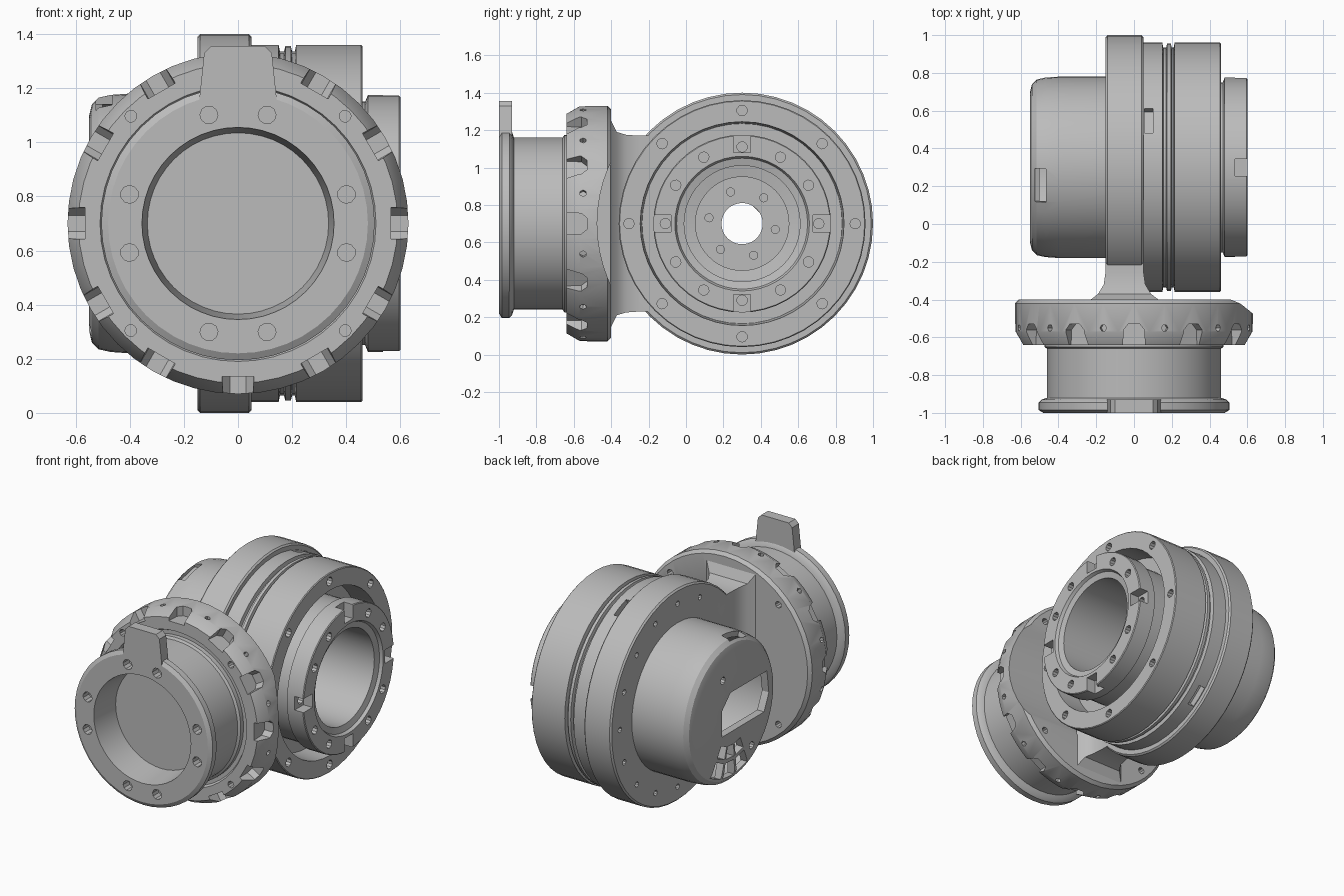
import bpy, bmesh
from math import radians, cos, sin, tau
from mathutils import Matrix

cube = bpy.data.objects.get("Cube")
if cube:
    bpy.data.objects.remove(cube, do_unlink=True)

grey = bpy.data.materials.new("machined_grey")
grey.use_nodes = True
grey.diffuse_color = (0.5, 0.5, 0.5, 1)
grey.node_tree.nodes["Principled BSDF"].inputs["Base Color"].default_value = (0.5, 0.5, 0.5, 1)

# Local z runs along each turning axis: side joint along +x, front coupling along -y
SIDE = Matrix.Translation((0, 0.3, 0.7)) @ Matrix.Rotation(radians(90), 4, 'Y')
FRONT = Matrix.Translation((0, 0, 0.7)) @ Matrix.Rotation(radians(90), 4, 'X')
# Sends prism x to tangent, y to the turning axis, z outwards
RADIAL = Matrix(((0, 0, 1, 0), (1, 0, 0, 0), (0, 1, 0, 0), (0, 0, 0, 1)))


def turn(deg):
    return Matrix.Rotation(radians(deg), 4, 'Z')


def finish(name, bm):
    bmesh.ops.recalc_face_normals(bm, faces=bm.faces)
    mesh = bpy.data.meshes.new(name)
    bm.to_mesh(mesh)
    bm.free()
    mesh.materials.append(grey)
    obj = bpy.data.objects.new(name, mesh)
    bpy.context.collection.objects.link(obj)
    return obj


def lathe(name, profile, frame, segments=48):
    """Closed (radius, height) outline spun round the local z axis."""
    bm = bmesh.new()
    rings = []
    for i in range(segments):
        a = tau * i / segments
        rings.append([bm.verts.new(frame @ Matrix.Rotation(a, 4, 'Z') @ Matrix.Translation((r, 0, h)).to_translation())
                      for r, h in profile])
    n = len(profile)
    for i in range(segments):
        p, q = rings[i], rings[(i + 1) % segments]
        for j in range(n):
            k = (j + 1) % n
            if profile[j][0] or profile[k][0]:
                bm.faces.new((p[j], q[j], q[k], p[k]))
    bmesh.ops.remove_doubles(bm, verts=bm.verts, dist=0.0001)
    return finish(name, bm)


def prism(bm, outline, low, high, frame):
    a = [bm.verts.new(frame @ Matrix.Translation((x, y, low)).to_translation()) for x, y in outline]
    b = [bm.verts.new(frame @ Matrix.Translation((x, y, high)).to_translation()) for x, y in outline]
    bm.faces.new(a[::-1])
    bm.faces.new(b)
    for i in range(len(a)):
        k = (i + 1) % len(a)
        bm.faces.new((a[i], a[k], b[k], b[i]))


def circle(r, n=10, x=0, y=0):
    return [(x + r * cos(tau * i / n), y + r * sin(tau * i / n)) for i in range(n)]


def rect(x0, x1, y0, y1):
    return [(x0, y0), (x1, y0), (x1, y1), (x0, y1)]


def sector(r0, r1, a0, a1):
    return [(r * cos(radians(a)), r * sin(radians(a)))
            for r, a in ((r0, a0), (r1, a0), (r1, a1), (r0, a1))]


def cut(obj, bm):
    cutter = finish("cutter", bm)
    cutter.hide_render = True
    mod = obj.modifiers.new("cut", 'BOOLEAN')
    mod.operation, mod.object, mod.solver, mod.use_self = 'DIFFERENCE', cutter, 'EXACT', True
    bpy.context.view_layer.objects.active = obj
    bpy.ops.object.modifier_apply(modifier=mod.name)
    bpy.data.objects.remove(cutter, do_unlink=True)


def holes(bm, frame, angles, radius, size, low, high):
    for a in angles:
        prism(bm, circle(size, x=radius), low, high, frame @ turn(a))


# Front barrel with lip, shallow bore and bolt circle
barrel = lathe("front_barrel", [
    (0, 0.6), (0.475, 0.6), (0.475, 0.65), (0.46, 0.66), (0.46, 0.92), (0.49, 0.93), (0.505, 0.945),
    (0.505, 0.985), (0.48, 1.0), (0.355, 1.0), (0.335, 0.8), (0, 0.8)], FRONT)
bm = bmesh.new()
holes(bm, FRONT, [q + s for q in range(0, 360, 90) for s in (-15, 15)], 0.415, 0.033, 0.94, 1.1)
cut(barrel, bm)

# Locating tab on top of the lip
bm = bmesh.new()
prism(bm, [(-0.145, 0.44), (0.145, 0.44), (0.125, 0.63), (0.1, 0.655), (-0.1, 0.655), (-0.125, 0.63)],
      0.93, 1.0, FRONT)
tab = finish("locating_tab", bm)

# Notched clamp ring behind the barrel
ring = lathe("clamp_ring", [
    (0, 0.4), (0.61, 0.4), (0.63, 0.42), (0.63, 0.57), (0.59, 0.64), (0.51, 0.64), (0.5, 0.62), (0, 0.62)], FRONT)
bm = bmesh.new()
notch = [(-0.06, 0.68), (-0.055, 0.56), (-0.03, 0.53), (0.03, 0.53), (0.055, 0.56), (0.06, 0.68)]
for a in range(0, 360, 30):
    prism(bm, notch, 0.565, 0.7, FRONT @ turn(a) @ RADIAL)
    prism(bm, circle(0.018, 6, y=0.55), 0.6, 0.7, FRONT @ turn(a + 15) @ RADIAL)
holes(bm, FRONT, range(45, 360, 90), 0.56, 0.022, 0.58, 0.7)
holes(bm, FRONT, range(45, 360, 90), 0.56, 0.022, 0.3, 0.45)
cut(ring, bm)
# Clearance scoop for the round housing
bm = bmesh.new()
prism(bm, circle(0.775, 64), 0.1, 1.0, SIDE)
cut(ring, bm)

# Flared neck joining the ring to the disc
bm = bmesh.new()
loops = []
for y, hx, hz in ((0.0, 0.1, 0.47), (-0.25, 0.1, 0.47), (-0.32, 0.11, 0.475),
                  (-0.37, 0.14, 0.49), (-0.405, 0.185, 0.56)):
    loops.append([bm.verts.new((-0.05 + sx * hx, y, 0.7 + sz * hz))
                  for sx, sz in ((-1, -1), (1, -1), (1, 1), (-1, 1))])
for p, q in zip(loops, loops[1:]):
    for i in range(4):
        k = (i + 1) % 4
        bm.faces.new((p[i], p[k], q[k], q[i]))
bm.faces.new(loops[0])
bm.faces.new(loops[-1])
# Open the neck where the central bore passes
neck = finish("neck", bm)
bm = bmesh.new()
prism(bm, circle(0.5, 48), -0.5, 0.5, SIDE)
cut(neck, bm)

# Mounting disc with bored floor
disc = lathe("mounting_disc", [
    (0.11, -0.15), (0.69, -0.15), (0.7, -0.14), (0.7, 0.04), (0.69, 0.05), (0.31, 0.05), (0.31, -0.04),
    (0.25, -0.05), (0.25, -0.1), (0.11, -0.1)], SIDE)
bm = bmesh.new()
holes(bm, SIDE, [i * 22.5 for i in range(16)], 0.605, 0.018, -0.2, -0.1)
holes(bm, SIDE, range(20, 360, 60), 0.18, 0.022, -0.12, -0.05)
cut(disc, bm)

# Grooved round housing with bolted face
housing = lathe("joint_housing", [
    (0.4, 0.04), (0.66, 0.04), (0.66, 0.15), (0.635, 0.155), (0.635, 0.17), (0.655, 0.175), (0.655, 0.195),
    (0.635, 0.2), (0.635, 0.21), (0.66, 0.215), (0.66, 0.455), (0.655, 0.46), (0.545, 0.46),
    (0.535, 0.3), (0.4, 0.3)], SIDE)
bm = bmesh.new()
holes(bm, SIDE, range(0, 360, 45), 0.605, 0.028, 0.38, 0.5)
for a in (38, 158, 278):
    prism(bm, rect(-0.07, 0.07, 0.055, 0.1), 0.61, 0.75, SIDE @ turn(a) @ RADIAL)
cut(housing, bm)

# Output hub with deep bore, bolt circle and four key notches
hub = lathe("output_hub", [
    (0.31, 0.0), (0.45, 0.0), (0.45, 0.47), (0.475, 0.48), (0.475, 0.595), (0.47, 0.6),
    (0.36, 0.6), (0.35, 0.58), (0.31, 0.57)], SIDE)
bm = bmesh.new()
holes(bm, SIDE, range(0, 360, 30), 0.41, 0.028, 0.46, 0.65)
cut(hub, bm)
bm = bmesh.new()
for a in range(0, 360, 90):
    prism(bm, rect(-0.045, 0.045, 0.535, 0.65), 0.38, 0.55, SIDE @ turn(a) @ RADIAL)
cut(hub, bm)

# Hollow rear cap with window, vent fan and small openings
cap = lathe("rear_cap", [
    (0, -0.55), (0.4, -0.55), (0.44, -0.54), (0.465, -0.515), (0.475, -0.47), (0.48, -0.4), (0.48, -0.14),
    (0.44, -0.14), (0.44, -0.5), (0, -0.5)], SIDE)
bm = bmesh.new()
prism(bm, [(0.13, 0.11), (-0.04, 0.11), (-0.13, 0.02), (-0.13, -0.36), (0.02, -0.38), (0.13, -0.33)],
      -0.7, -0.45, SIDE)
for i in range(3):
    start = -22 + 19 * i
    prism(bm, sector(0.22, 0.3, start, start + 16), -0.7, -0.45, SIDE)
    prism(bm, sector(0.325, 0.425, start, start + 16), -0.7, -0.45, SIDE)
prism(bm, circle(0.024, x=-0.24, y=0.1), -0.7, -0.45, SIDE)
prism(bm, circle(0.024, x=0.3, y=-0.2), -0.7, -0.45, SIDE)
prism(bm, rect(-0.09, 0.09, -0.525, -0.465), 0.43, 0.6, SIDE @ turn(192) @ RADIAL)
cut(cap, bm)

# Smooth round walls, crisp machined edges
bpy.ops.object.select_all(action='DESELECT')
for part in (barrel, tab, ring, neck, disc, housing, hub, cap):
    part.select_set(True)
bpy.context.view_layer.objects.active = barrel
bpy.ops.object.shade_smooth_by_angle(angle=radians(30))
